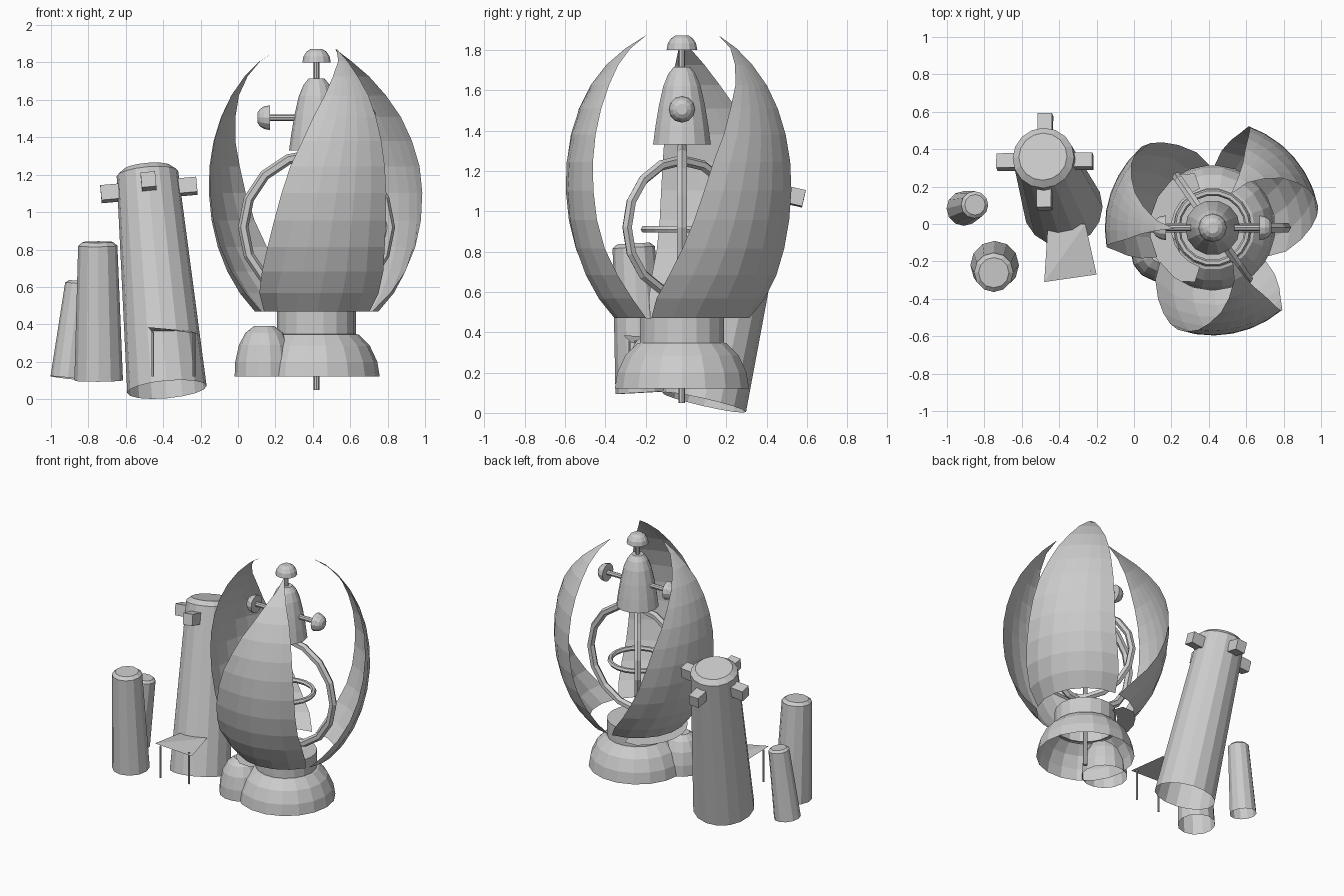
import bpy, bmesh, math
from mathutils import Vector, Matrix

if "Cube" in bpy.data.objects:
    bpy.data.objects.remove(bpy.data.objects["Cube"])

CX, CY = 0.42, -0.02          # axis of the bud-shaped structure


def finish(name, bm, matrix=None):
    me = bpy.data.meshes.new(name)
    bm.normal_update()
    bm.to_mesh(me)
    bm.free()
    ob = bpy.data.objects.new(name, me)
    bpy.context.collection.objects.link(ob)
    if matrix is not None:
        me.transform(matrix)
    return ob


def grid_faces(bm, rows, closed):
    for a, b in zip(rows, rows[1:]):
        n = len(a)
        for i in range(n if closed else n - 1):
            j = (i + 1) % n
            bm.faces.new((a[i], a[j], b[j], b[i]))


def lathe(name, profile, sides, matrix, cap=True):
    """Revolve (radius, height) points about local z; open below, capped on top."""
    bm = bmesh.new()
    rows = [[bm.verts.new((r * math.cos(2 * math.pi * i / sides),
                           r * math.sin(2 * math.pi * i / sides), z))
             for i in range(sides)] for r, z in profile]
    grid_faces(bm, rows, True)
    if cap:
        bm.faces.new(rows[-1])
    return finish(name, bm, matrix)


def along(p, q):
    """Matrix placing local z on the line p to q; returns it with the length."""
    p, d = Vector(p), Vector(q) - Vector(p)
    return Matrix.Translation(p) @ Vector((0, 0, 1)).rotation_difference(d).to_matrix().to_4x4(), d.length


def rod(name, p, q, r, sides=8):
    m, l = along(p, q)
    return lathe(name, [(0.0005, 0), (r, 0), (r, l)], sides, m)


def ring(name, z, radius, minor, matrix, major=16):
    bpy.ops.mesh.primitive_torus_add(major_radius=radius, minor_radius=minor,
                                     major_segments=major, minor_segments=6)
    ob = bpy.context.object
    ob.name = name
    ob.data.transform(Matrix.Translation((CX, CY, z)) @ matrix)


def lerp(table, z):
    for (z0, a0), (z1, a1) in zip(table, table[1:]):
        if z <= z1:
            return a0 + (a1 - a0) * (z - z0) / (z1 - z0)
    return table[-1][1]


# Three curved petals cut from an egg-shaped shell
LEFT = [(0.47, 213), (0.66, 231), (0.86, 243), (1.25, 256), (1.55, 270), (1.75, 285), (1.87, 300.5)]
RIGHT = [(0.47, 328), (0.66, 319), (0.86, 312), (1.15, 310), (1.6, 308), (1.87, 301.5)]
for k in range(3):
    bm = bmesh.new()
    rows = []
    a0, a1 = -math.asin(0.68 / 0.835), math.asin(0.72 / 0.773)
    for i in range(13):
        t = a0 + (a1 - a0) * i / 12
        z = 1.15 + (0.773 if t > 0 else 0.835) * math.sin(t)
        r = 0.577 * math.cos(t)
        row = []
        for j in range(7):
            a = math.radians(lerp(LEFT, z) + (lerp(RIGHT, z) - lerp(LEFT, z)) * j / 6 + 120 * k)
            row.append(bm.verts.new((CX + r * math.cos(a), CY + r * math.sin(a), z)))
        rows.append(row)
    grid_faces(bm, rows, False)
    finish(f"petal_{k + 1}", bm)

# Domed base, side dome and collar
axis = Matrix.Translation((CX, CY, 0))
lathe("base_dome", [(0.338, 0.12), (0.325, 0.2), (0.285, 0.285), (0.225, 0.345), (0.2, 0.35)], 18, axis, False)
lathe("side_dome", [(0.158, 0.12), (0.155, 0.2), (0.135, 0.29), (0.1, 0.355), (0.055, 0.39)],
      14, Matrix.Translation((0.14, -0.15, 0)))
lathe("collar", [(0.212, 0.34), (0.212, 0.47)], 18, axis)

# Thin crescent ledge beside the collar
bm = bmesh.new()
rows = [[bm.verts.new((CX + r * math.cos(a), CY + r * math.sin(a), 0.42))
         for a in (math.radians(108 + 16 * i) for i in range(10))]
        for r in (0.22, 0.3, 0.345)]
for i in (0, 9):
    rows[2][i].co = rows[1][i].co.lerp(rows[2][i].co, 0.1)
grid_faces(bm, rows, False)
finish("ledge", bm)

# Central spindle with nested rings
rod("spindle", (CX, CY, 0.05), (CX, CY, 1.82), 0.016)
upright = Matrix.Rotation(math.pi / 2, 4, 'X')
ring("outer_ring", 0.92, 0.392, 0.028, upright)
ring("middle_ring", 0.92, 0.332, 0.026, Matrix.Rotation(math.radians(-55), 4, 'Z') @ upright)
ring("inner_ring", 0.91, 0.19, 0.018, Matrix.Identity(4), 18)

# Bell, top cap and side knobs
lathe("bell", [(0.001, 1.33), (0.147, 1.33), (0.135, 1.42), (0.118, 1.52), (0.095, 1.62),
               (0.07, 1.68), (0.042, 1.715)], 14, axis)
DOME = [(0.001, 0), (1, 0), (0.92, 0.45), (0.7, 0.8), (0.4, 1)]
lathe("top_cap", [(r * 0.076, 1.8 + h * 0.072) for r, h in DOME], 12, axis)
for s, side in ((-1, "left"), (1, "right")):
    tip = Vector((CX + s * 0.25, CY, 1.505))
    rod(side + "_arm", (CX + s * 0.09, CY, 1.505), tip, 0.018)
    m, _ = along(tip, tip + Vector((s, 0, 0)))
    lathe(side + "_knob", [(r * 0.066, h * 0.066) for r, h in DOME], 12, m)


# Leaning tapered towers with chamfered tops
def tower(name, p, q, r0, r1, bevel, sides):
    m, l = along(p, q)
    lathe(name, [(r0, 0), (r1, l - bevel), (r1 - bevel * 1.2, l)], sides, m)
    return m, l


m, l = tower("tall_tower", (-0.38, 0.09, 0.052), (-0.487, 0.36, 1.235), 0.213, 0.165, 0.03, 16)
tower("middle_tower", (-0.745, -0.22, 0.1), (-0.75, -0.26, 0.84), 0.13, 0.105, 0.02, 12)
tower("short_tower", (-0.91, 0.083, 0.112), (-0.85, 0.103, 0.63), 0.093, 0.073, 0.015, 12)

# Four blocks around the tall tower's head
for k in range(4):
    bm = bmesh.new()
    bmesh.ops.create_cube(bm, size=1, matrix=Matrix.Rotation(k * math.pi / 2, 4, 'Z')
                          @ Matrix.Translation((0.2, 0, l - 0.12)) @ Matrix.Diagonal((0.115, 0.078, 0.082, 1)))
    finish(f"tower_block_{k + 1}", bm, m)

# Awning in front of the tall tower, on two posts
bm = bmesh.new()
bm.faces.new([bm.verts.new(c) for c in ((-0.48, -0.31, 0.385), (-0.2, -0.27, 0.347),
                                        (-0.26, 0.0, 0.365), (-0.46, 0.0, 0.36))])
bmesh.ops.triangulate(bm, faces=bm.faces[:])
finish("awning", bm)
for x, y, side in ((-0.455, -0.28, "left"), (-0.235, -0.25, "right")):
    rod(side + "_awning_post", (x, y, 0.12), (x, y, 0.36), 0.007, 6)
